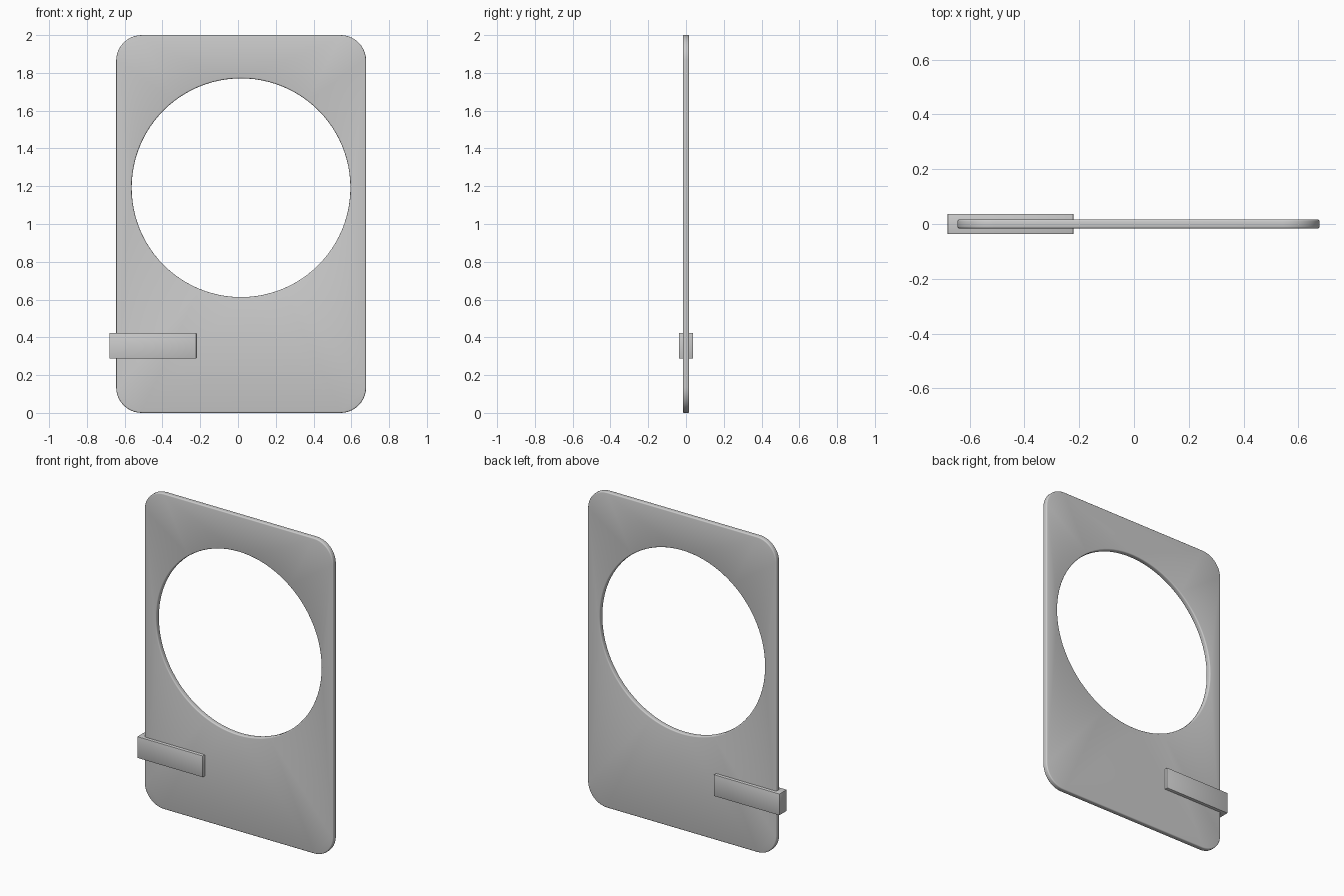
import bpy, bmesh
from math import sin, cos, pi, radians

if "Cube" in bpy.data.objects:
    bpy.data.objects.remove(bpy.data.objects["Cube"])

X0, X1, Z0, Z1 = -0.645, 0.678, 0.0, 2.0   # plate extents
HALF, ROUND = 0.0165, 0.007                # half thickness, edge rounding
# cross-section of the rounded edge: (inset, y)
EDGE = [(ROUND * (1 - cos(a)), HALF - ROUND + ROUND * sin(a))
        for a in (pi / 2, pi / 3, pi / 6, 0)]
EDGE += [(i, -y) for i, y in reversed(EDGE)]


def rounded_rect(inset, radius=0.135, steps=10):
    pts, r = [], radius - inset
    corners = [(X1 - radius, Z1 - radius), (X0 + radius, Z1 - radius),
               (X0 + radius, Z0 + radius), (X1 - radius, Z0 + radius)]
    for k, (cx, cz) in enumerate(corners):
        for s in range(steps + 1):
            a = (k + s / steps) * pi / 2
            pts.append((cx + r * cos(a), cz + r * sin(a)))
    return pts


def circle(inset, n=96):
    r = 0.579 + inset
    return [(0.016 + r * cos(2 * pi * i / n), 1.192 + r * sin(2 * pi * i / n))
            for i in range(n)]


def wall(bm, outline):
    """Skin the edge section around an outline; return front and back loops."""
    rings = [[bm.verts.new((x, y, z)) for x, z in outline(i)] for i, y in EDGE]
    n = len(rings[0])
    for a, b in zip(rings, rings[1:]):
        for i in range(n):
            j = (i + 1) % n
            bm.faces.new((a[i], a[j], b[j], b[i]))
    return [[bm.edges.get((r[i], r[(i + 1) % n])) for i in range(n)]
            for r in (rings[0], rings[-1])]


def finish(bm, name):
    bmesh.ops.recalc_face_normals(bm, faces=bm.faces[:])
    mesh = bpy.data.meshes.new(name)
    bm.to_mesh(mesh)
    bm.free()
    obj = bpy.data.objects.new(name, mesh)
    bpy.context.collection.objects.link(obj)
    bpy.ops.object.select_all(action='DESELECT')
    obj.select_set(True)
    bpy.context.view_layer.objects.active = obj
    bpy.ops.object.shade_smooth_by_angle(angle=radians(35))
    return obj


# Flat plate with rounded corners and a large round opening
bm = bmesh.new()
outer = wall(bm, rounded_rect)
inner = wall(bm, circle)
for o, h in zip(outer, inner):
    bmesh.ops.triangle_fill(bm, edges=o + h, use_beauty=True)
finish(bm, "plate")

# Small block gripping the lower left edge
bm = bmesh.new()
bmesh.ops.create_cube(bm, size=1)
for v in bm.verts:
    v.co = (-0.451 + v.co.x * 0.46, v.co.y * 0.074, 0.355 + v.co.z * 0.136)
bmesh.ops.bevel(bm, geom=bm.edges[:], offset=0.003, segments=2,
                profile=0.5, affect='EDGES')
finish(bm, "side_block")
